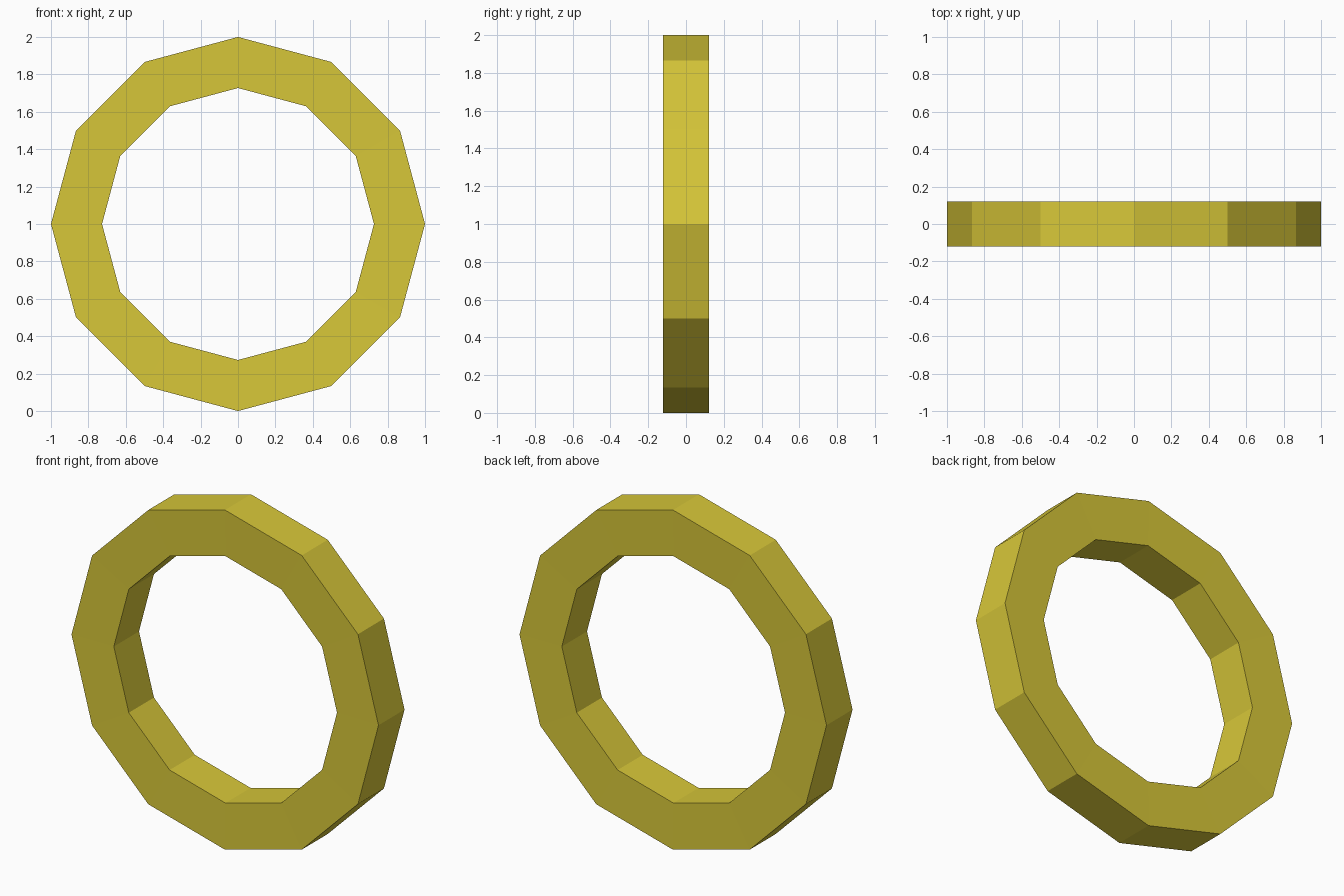
import bpy, bmesh, math

if "Cube" in bpy.data.objects:
    bpy.data.objects.remove(bpy.data.objects["Cube"])

SIDES = 12
# Ring cross-section (radius, y), slightly thinner at the inner edge
PROFILE = [(1.0, -0.121), (1.0, 0.121), (0.727, 0.117), (0.727, -0.117)]

# Sweep the cross-section round the y axis
bm = bmesh.new()
rings = []
for i in range(SIDES):
    a = 2 * math.pi * i / SIDES
    rings.append([bm.verts.new((r * math.cos(a), y, 1 + r * math.sin(a)))
                  for r, y in PROFILE])
for i in range(SIDES):
    a, b = rings[i], rings[(i + 1) % SIDES]
    for j in range(4):
        k = (j + 1) % 4
        bm.faces.new((a[j], a[k], b[k], b[j]))
bmesh.ops.recalc_face_normals(bm, faces=bm.faces)

mesh = bpy.data.meshes.new("ring")
bm.to_mesh(mesh)
bm.free()
ring = bpy.data.objects.new("ring", mesh)
bpy.context.collection.objects.link(ring)

# Yellow material
mat = bpy.data.materials.new("yellow")
mat.diffuse_color = (0.68, 0.57, 0.04, 1)
mat.use_nodes = True
mat.node_tree.nodes["Principled BSDF"].inputs["Base Color"].default_value = mat.diffuse_color
mesh.materials.append(mat)
